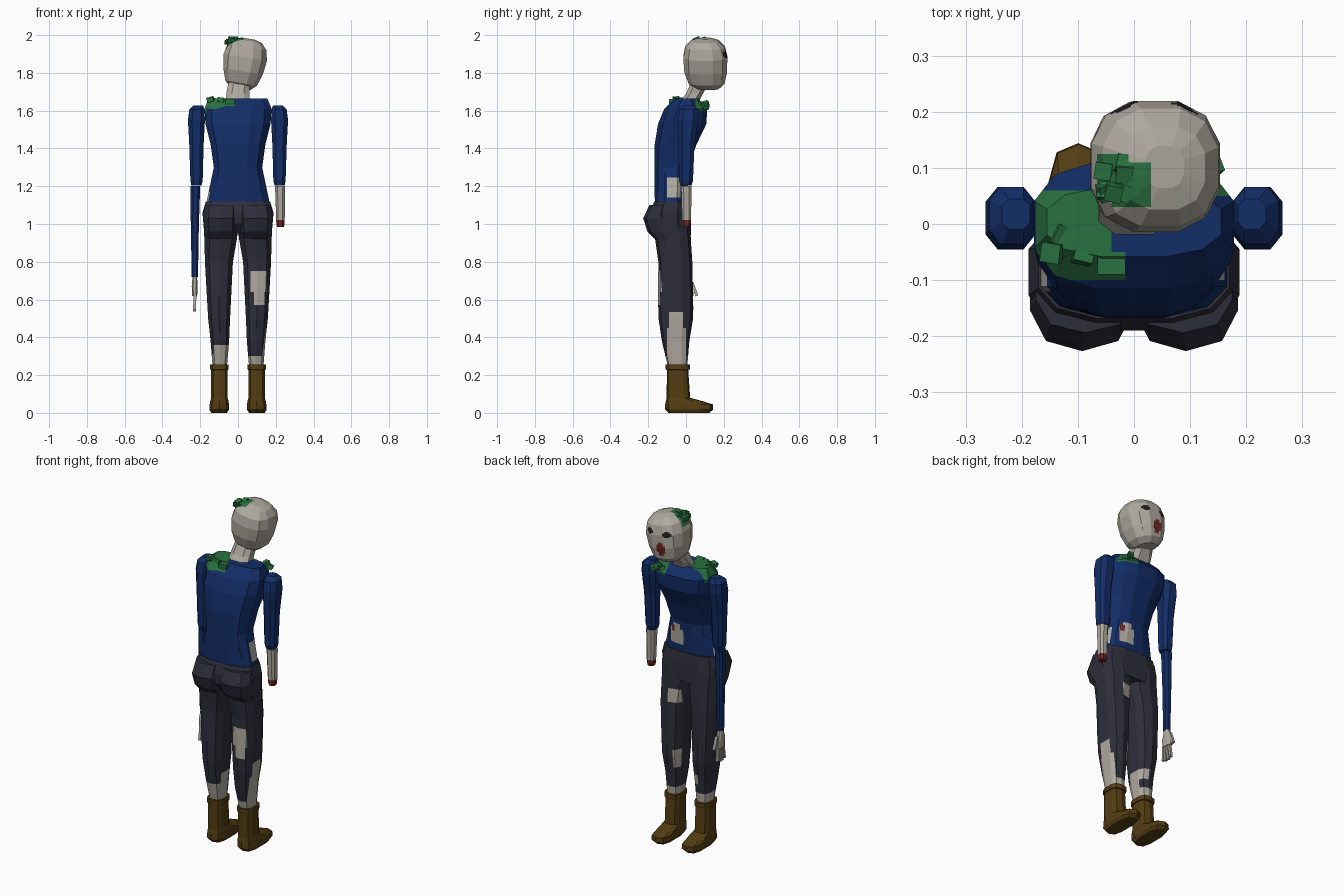
import bpy, bmesh, math, random
from mathutils import Matrix, Vector, Euler

random.seed(4)

# Flat colours
COLOURS = [
    ("grey_skin", (0.43, 0.40, 0.35)),
    ("blue_shirt", (0.006, 0.026, 0.135)),
    ("dark_trousers", (0.027, 0.027, 0.044)),
    ("brown_leather", (0.088, 0.046, 0.006)),
    ("moss_green", (0.022, 0.165, 0.052)),
    ("dried_red", (0.16, 0.02, 0.016)),
    ("eye_black", (0.012, 0.011, 0.011)),
]
SKIN, BLUE, PANTS, BROWN, GREEN, RED, BLACK = range(7)
mats = []
for n, c in COLOURS:
    m = bpy.data.materials.new(n)
    m.diffuse_color = (*c, 1)
    mats.append(m)


def finish(name, bm, mat):
    bmesh.ops.recalc_face_normals(bm, faces=bm.faces[:])
    for f in bm.faces:
        f.material_index = mat
        f.smooth = False
    me = bpy.data.meshes.new(name)
    bm.to_mesh(me)
    bm.free()
    for m in mats:
        me.materials.append(m)
    ob = bpy.data.objects.new(name, me)
    bpy.context.collection.objects.link(ob)
    return ob


def loft(name, rings, mat, sides=8, p=0.75, side=1, xf=None):
    """rings: (z, x0, x1, y_back, y_front); side=-1 mirrors in x"""
    bm = bmesh.new()
    loops = []
    for z, x0, x1, y0, y1 in rings:
        loop = []
        for i in range(sides):
            a = 2 * math.pi * (i + 0.5) / sides
            c, s = math.cos(a), math.sin(a)
            k = math.cos(math.pi / sides) ** p
            c = math.copysign(abs(c) ** p, c) / k
            s = math.copysign(abs(s) ** p, s) / k
            co = Vector((side * ((x0 + x1) / 2 + c * (x1 - x0) / 2),
                         (y0 + y1) / 2 + s * (y1 - y0) / 2, z))
            loop.append(bm.verts.new(xf @ co if xf else co))
        loops.append(loop)
    for a, b in zip(loops, loops[1:]):
        for i in range(sides):
            j = (i + 1) % sides
            bm.faces.new((a[i], a[j], b[j], b[i]))
    bm.faces.new(loops[0])
    bm.faces.new(loops[-1])
    return finish(name, bm, mat)


def box(name, c, size, mat, rot=(0, 0, 0)):
    bm = bmesh.new()
    M = Matrix.Translation(c) @ Euler(rot).to_matrix().to_4x4() @ Matrix.Diagonal((*size, 1))
    bmesh.ops.create_cube(bm, size=1, matrix=M)
    return finish(name, bm, mat)


def paint(ob, lo, hi, mat):
    """cut the surface along a box and colour the faces inside it"""
    bm = bmesh.new()
    bm.from_mesh(ob.data)
    for ax in range(3):
        for v in (lo[ax], hi[ax]):
            co, no = Vector((0, 0, 0)), Vector((0, 0, 0))
            co[ax], no[ax] = v, 1
            geom = bm.verts[:] + bm.edges[:] + bm.faces[:]
            bmesh.ops.bisect_plane(bm, geom=geom, dist=1e-5, plane_co=co, plane_no=no)
    for f in bm.faces:
        c = f.calc_center_median()
        if all(lo[i] <= c[i] <= hi[i] for i in range(3)):
            f.material_index = mat
    bm.to_mesh(ob.data)
    bm.free()


# Torso: hunched shirt
torso = loft("torso", [
    (1.11, -.168, .168, -.165, .005), (1.30, -.128, .128, -.168, .015),
    (1.42, -.145, .145, -.166, .055), (1.53, -.172, .172, -.148, .108),
    (1.61, -.178, .178, -.115, .112), (1.665, -.155, .155, -.058, .065)], BLUE, 12)
paint(torso, (.09, -.10, 1.14), (.2, -.03, 1.245), SKIN)
paint(torso, (.01, -.03, 1.16), (.10, .1, 1.25), SKIN)
paint(torso, (.03, -.03, 1.25), (.08, .1, 1.28), SKIN)
paint(torso, (.07, -.03, 1.225), (.095, .1, 1.262), RED)
paint(torso, (-.2, -.12, 1.11), (-.14, -.04, 1.17), SKIN)
# Moss on the shoulders
paint(torso, (-.175, -.06, 1.595), (-.04, .06, 1.7), GREEN)
paint(torso, (-.155, -.10, 1.61), (-.015, -.05, 1.7), GREEN)
paint(torso, (.06, .05, 1.60), (.2, .15, 1.7), GREEN)

# Neck and head, head tipped to one side
loft("neck", [(1.63, -.065, .065, -.045, .06), (1.69, -.062, .06, 0, .09),
              (1.78, -.045, .065, .04, .14)], SKIN, 8)
tilt = Matrix.Translation((.034, .104, 1.853)) @ Matrix.Rotation(.16, 4, 'Y')
head = loft("head", [
    (-.137, -.055, .055, -.055, .07), (-.108, -.085, .085, -.09, .10),
    (-.045, -.106, .106, -.113, .113), (.03, -.116, .116, -.118, .115),
    (.085, -.104, .104, -.108, .102), (.118, -.075, .075, -.078, .07),
    (.130, -.035, .035, -.04, .035)], SKIN, 12, .8, xf=tilt)
# Eyes and mouth
for ex in (-.018, .09):
    paint(head, (ex - .024, .15, 1.888), (ex + .024, .3, 1.904), BLACK)
    paint(head, (ex - .013, .15, 1.880), (ex + .013, .3, 1.912), BLACK)
paint(head, (-.012, .15, 1.785), (.042, .3, 1.83), RED)
paint(head, (.002, .15, 1.765), (.03, .3, 1.845), RED)
# Moss on the head
paint(head, (-.075, .05, 1.925), (-.01, .125, 2), GREEN)
paint(head, (-.04, .03, 1.93), (.03, .11, 2), GREEN)


def clump(name, c, spread, n, s):
    for i in range(n):
        p = [c[k] + random.uniform(-1, 1) * spread[k] for k in range(3)]
        r = [random.uniform(-.5, .5) for _ in range(3)]
        box(f"{name}_{i}", p, (s, s, s * .7), GREEN, r)


clump("head_moss", (-.035, .085, 1.968), (.022, .035, .012), 9, .03)
clump("left_shoulder_moss", (-.12, -.035, 1.655), (.03, .03, .008), 3, .035)
clump("right_shoulder_moss", (.12, .085, 1.635), (.04, .02, .012), 4, .032)
box("collar_moss", (-.04, -.075, 1.642), (.05, .03, .04), GREEN)

# Arms: upper sleeves on both sides
for s, n in ((-1, "left"), (1, "right")):
    loft(n + "_upper_arm", [
        (1.205, .193, .247, -.03, .03), (1.23, .187, .252, -.037, .037),
        (1.42, .182, .258, -.04, .045), (1.55, .175, .265, -.045, .066),
        (1.605, .178, .258, -.036, .066), (1.628, .185, .235, -.01, .045)],
        BLUE, 8, side=s)

# Right forearm ends in a stump
stump = loft("right_forearm_stump", [
    (.985, .207, .243, -.016, .022), (1.0, .203, .247, -.02, .026),
    (1.20, .196, .25, -.026, .03)], SKIN, 8)
paint(stump, (0, -1, .9), (1, 1, 1.02), RED)

# Left forearm, hand and fingers
loft("left_forearm", [(.72, -.245, -.212, -.018, .022), (1.0, -.25, -.207, -.022, .026),
                      (1.20, -.252, -.2, -.026, .03)], BLUE, 8)
loft("left_palm", [(.62, -.243, -.216, -.028, .04), (.67, -.245, -.214, -.028, .036),
                   (.73, -.24, -.217, -.013, .018)], SKIN, 8)
for i in range(4):
    box(f"finger_{i}", (-.229, -.024 + .018 * i, .585), (.015, .013, .10 - .012 * abs(i - 1.5)),
        SKIN, (.06 * (i - 1.5), .04, 0))
box("thumb", (-.226, .045, .655), (.016, .015, .075), SKIN, (.35, 0, 0))

# Trousers: pelvis and two legs
loft("pelvis", [(.95, -.172, .172, -.15, .02), (1.0, -.183, .183, -.19, .02),
                (1.06, -.188, .188, -.19, .018), (1.12, -.17, .17, -.168, .012)], PANTS, 12, .7)
LEG = [(.25, .058, .135, -.095, .005), (.38, .047, .145, -.125, .015),
       (.50, .042, .158, -.142, .034), (.62, .036, .165, -.145, .034),
       (.80, .027, .175, -.143, .03), (.92, .006, .178, -.16, .022),
       (.96, .001, .18, -.20, .02), (1.03, .0, .185, -.222, .015), (1.10, .0, .175, -.19, .005)]
legs = [loft(n + "_leg", LEG, PANTS, 10, .75, s) for s, n in ((-1, "left"), (1, "right"))]
left, right = legs
# Torn holes and ragged hems
paint(left, (-.2, -.2, .24), (0, .1, .31), SKIN)
paint(left, (-.13, -.2, .31), (-.03, -.02, .36), SKIN)
paint(left, (-.09, -.09, .36), (-.02, .1, .42), SKIN)
paint(right, (0, -.2, .24), (.2, .1, .30), SKIN)
paint(right, (.10, -.10, .30), (.2, .0, .45), SKIN)
paint(right, (.11, -.09, .45), (.2, -.015, .535), SKIN)
paint(right, (.02, -.02, .42), (.07, .1, .53), SKIN)
paint(right, (.065, -.2, .64), (.15, -.07, .75), SKIN)
paint(right, (.085, -.2, .57), (.14, -.07, .64), SKIN)
paint(right, (.03, -.02, .81), (.10, .1, .89), SKIN)

# Boots
for s, n in ((-1, "left"), (1, "right")):
    loft(n + "_boot", [
        (.0, .058, .142, -.09, .12), (.018, .047, .152, -.106, .14),
        (.045, .048, .15, -.106, .138), (.062, .05, .147, -.104, .085),
        (.08, .055, .142, -.10, .02), (.228, .055, .142, -.10, .01),
        (.23, .05, .147, -.106, .018), (.256, .05, .147, -.106, .018)], BROWN, 10, .65, s)
